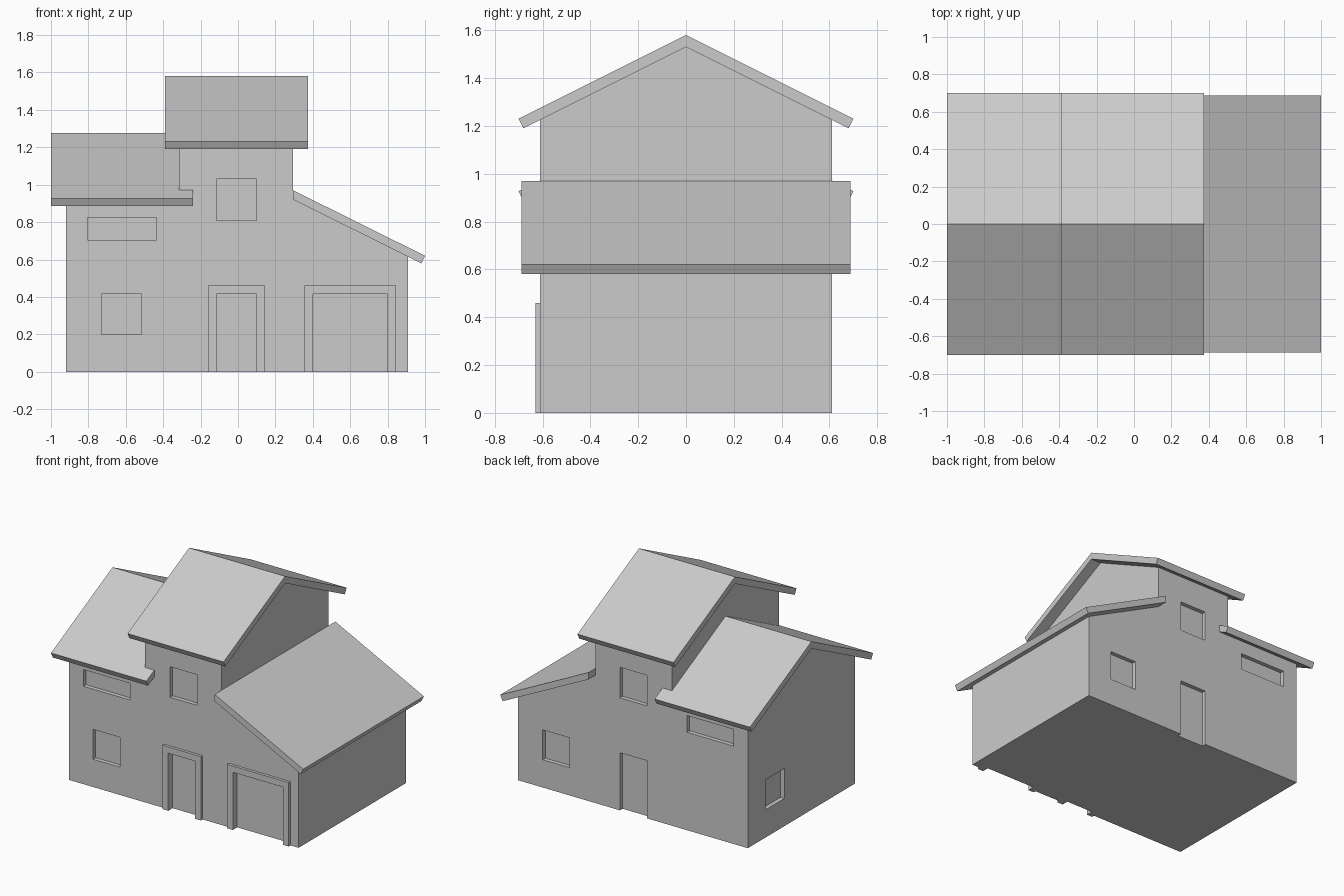
import bpy, bmesh

if "Cube" in bpy.data.objects:
    bpy.data.objects.remove(bpy.data.objects["Cube"])

FRONT, DEPTH = 0.61, 0.03      # half depth of the house, recess of the openings
MID = -0.0075                  # plane the back openings are mirrored about


def add_prism(bm, profile, axis, a, b):
    """Extrude a profile along x (profile is y,z) or along y (profile is x,z)."""
    def put(t, p):
        return (t, p[0], p[1]) if axis == 'x' else (p[0], t, p[1])
    lo = [bm.verts.new(put(a, p)) for p in profile]
    hi = [bm.verts.new(put(b, p)) for p in profile]
    n = len(profile)
    bm.faces.new(lo)
    bm.faces.new(hi[::-1])
    for i in range(n):
        j = (i + 1) % n
        bm.faces.new((lo[j], lo[i], hi[i], hi[j]))


def finish(name, bm):
    bmesh.ops.recalc_face_normals(bm, faces=bm.faces)
    mesh = bpy.data.meshes.new(name)
    bm.to_mesh(mesh)
    bm.free()
    ob = bpy.data.objects.new(name, mesh)
    bpy.context.collection.objects.link(ob)
    return ob


def prism(name, profile, axis, a, b):
    bm = bmesh.new()
    add_prism(bm, profile, axis, a, b)
    return finish(name, bm)


def boolean(target, tool, operation):
    mod = target.modifiers.new("bool", 'BOOLEAN')
    mod.operation, mod.solver, mod.object = operation, 'EXACT', tool
    bpy.context.view_layer.objects.active = target
    bpy.ops.object.modifier_apply(modifier=mod.name)
    bpy.data.objects.remove(tool)


def rect(u0, u1, z0, z1):
    return [(u0, z0), (u1, z0), (u1, z1), (u0, z1)]


def gable_wall(ridge):
    # wall top sits just inside the roof slab
    peak = ridge - 0.04
    eave = peak - FRONT * 0.5
    return [(-FRONT, 0), (FRONT, 0), (FRONT, eave), (0, peak), (-FRONT, eave)]


def gable_roof(ridge):
    return [(0, ridge), (0.70, ridge - 0.35), (0.68, ridge - 0.39),
            (0, ridge - 0.05), (-0.68, ridge - 0.39), (-0.70, ridge - 0.35)]


# Walls: tower joined with the left wing and the lean-to garage
walls = prism("walls", gable_wall(1.58), 'x', -0.315, 0.295)
boolean(walls, prism("left_wing", gable_wall(1.277), 'x', -0.92, -0.1), 'UNION')
boolean(walls, prism("garage_wing",
                     [(0.1, 0), (0.91, 0), (0.91, 0.62), (0.295, 0.928), (0.1, 0.928)],
                     'y', -FRONT, FRONT), 'UNION')

# Window and door recesses
door = rect(-0.115, 0.10, -0.1, 0.415)
garage = rect(0.40, 0.80, -0.1, 0.415)
slot = rect(-0.805, -0.435, 0.705, 0.825)
upper = rect(-0.115, 0.10, 0.81, 1.03)
lower = rect(-0.73, -0.515, 0.20, 0.415)
lower_back = [(2 * MID - x, z) for x, z in lower]
bm = bmesh.new()
for shape in (door, garage, slot, upper, lower):
    add_prism(bm, shape, 'y', -FRONT - 0.2, -FRONT + DEPTH)
for shape in (door, slot, upper, lower_back):
    add_prism(bm, shape, 'y', FRONT - DEPTH, FRONT + 0.2)
add_prism(bm, rect(0.195, 0.41, 0.20, 0.415), 'x', -1.1, -0.92 + DEPTH)
boolean(walls, finish("openings", bm), 'DIFFERENCE')

# Roofs
prism("tower_roof", gable_roof(1.58), 'x', -0.39, 0.375)
prism("left_wing_roof", gable_roof(1.277), 'x', -1.0, -0.24)
prism("garage_roof", [(0.295, 0.97), (1.0, 0.62), (0.98, 0.58), (0.295, 0.92)],
      'y', -0.687, 0.687)

# Raised surrounds around the front door and garage door
for name, x0, x1 in (("door_frame", -0.115, 0.10), ("garage_frame", 0.40, 0.80)):
    w, top = 0.045, 0.415
    prism(name, [(x0 - w, 0), (x0, 0), (x0, top), (x1, top), (x1, 0), (x1 + w, 0),
                 (x1 + w, top + w), (x0 - w, top + w)], 'y', -FRONT - 0.02, -FRONT)
